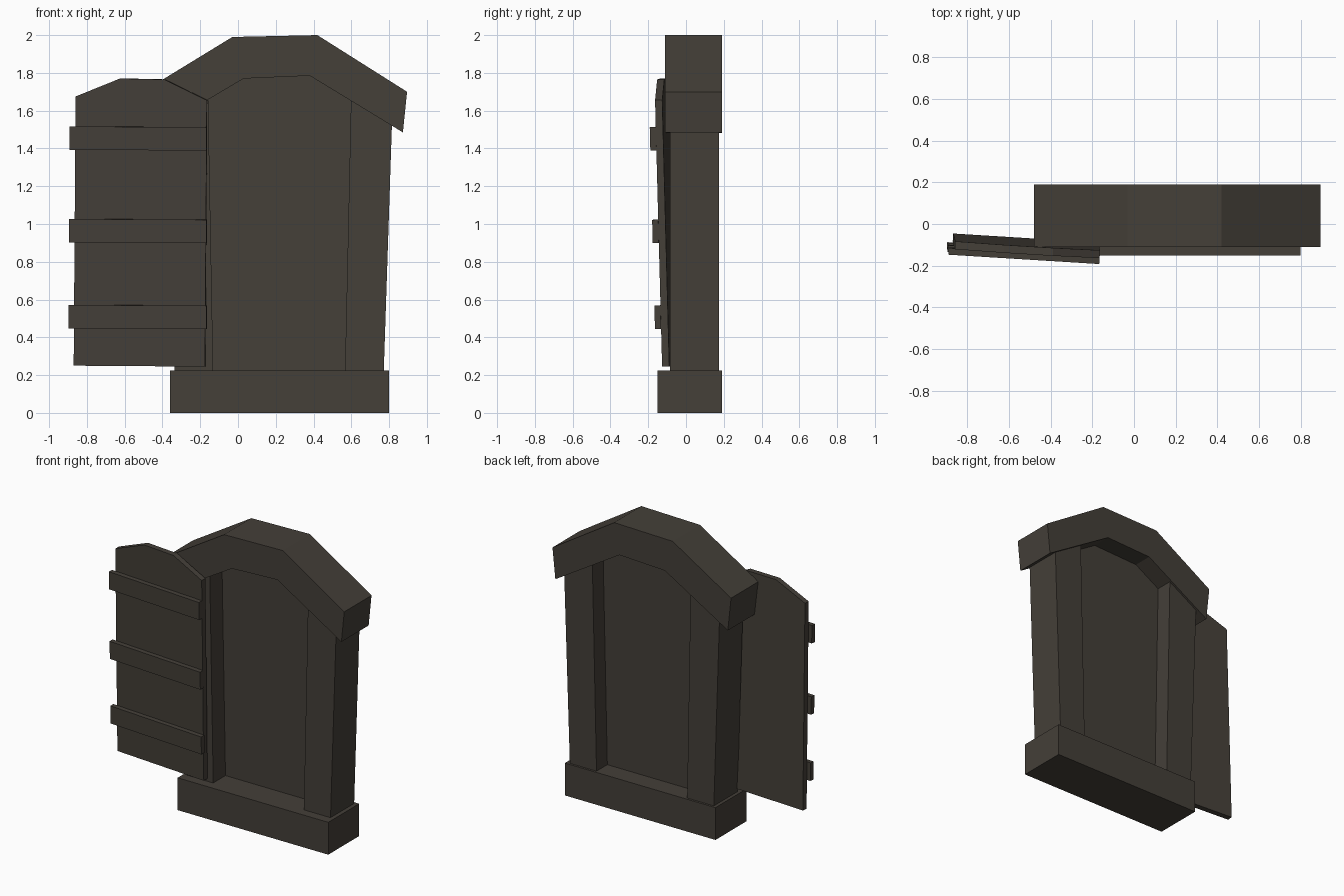
import bpy, bmesh
from mathutils import Vector

if "Cube" in bpy.data.objects:
    bpy.data.objects.remove(bpy.data.objects["Cube"])

wood = bpy.data.materials.new("dark_wood")
wood.diffuse_color = (0.058, 0.050, 0.040, 1.0)
wood.use_nodes = True
wood.node_tree.nodes["Principled BSDF"].inputs["Base Color"].default_value = wood.diffuse_color


def prism(name, front, depth):
    """Extrude a flat outline of 3D points along the depth vector."""
    bm = bmesh.new()
    face = bm.faces.new([bm.verts.new(p) for p in front])
    new = bmesh.ops.extrude_face_region(bm, geom=[face], use_keep_orig=True)["geom"]
    bmesh.ops.translate(bm, vec=Vector(depth),
                        verts=[v for v in new if isinstance(v, bmesh.types.BMVert)])
    bmesh.ops.recalc_face_normals(bm, faces=bm.faces)
    mesh = bpy.data.meshes.new(name)
    bm.to_mesh(mesh)
    bm.free()
    mesh.materials.append(wood)
    ob = bpy.data.objects.new(name, mesh)
    bpy.context.collection.objects.link(ob)
    return ob


def upright(name, outline, y0, y1):
    """Prism from an x-z outline between two y planes."""
    return prism(name, [(x, y0, z) for x, z in outline], (0, y1 - y0, 0))


# Sill block under the frame
upright("base", [(-0.36, 0), (0.80, 0), (0.80, 0.225), (-0.36, 0.225)], -0.15, 0.19)

# Posts flare slightly outward towards the top
upright("right_post", [(0.566, 0.2), (0.771, 0.2), (0.816, 1.56), (0.599, 1.68)], -0.085, 0.175)
upright("left_post", [(-0.131, 0.2), (-0.336, 0.2), (-0.381, 1.56), (-0.158, 1.68)], -0.085, 0.175)

# Faceted arch
upright("arch", [(-0.48, 1.715), (-0.03, 1.99), (0.42, 2.0), (0.895, 1.70),
                 (0.873, 1.485), (0.38, 1.785), (0.03, 1.77), (-0.455, 1.483)], -0.11, 0.19)

# Panel closing the opening, midway through the frame
upright("back_panel", [(-0.16, 0.2), (0.59, 0.2), (0.62, 1.66), (0.38, 1.80),
                       (0.03, 1.785), (-0.18, 1.66)], 0.05, 0.056)

# Open door, swung to the left and leaning forward a little
normal = Vector((0.062, 1, 0.026)).normalized()


def on_door(x, z):
    return (x, -0.127 - 0.062 * (x + 0.17) - 0.026 * (z - 0.25), z)


door = [(-0.87, 0.25), (-0.175, 0.245), (-0.165, 1.655), (-0.39, 1.765),
        (-0.625, 1.77), (-0.86, 1.675)]
prism("door", [on_door(x, z) for x, z in door], normal * 0.038)

# Three cross battens on the door
for i, (z, left) in enumerate([(0.445, -0.896), (0.90, -0.893), (1.39, -0.889)]):
    bar = [(left, z + 0.003), (-0.165, z), (-0.165, z + 0.123), (left, z + 0.127)]
    prism(f"door_batten_{i + 1}", [on_door(x, zz) for x, zz in bar], normal * -0.032)
